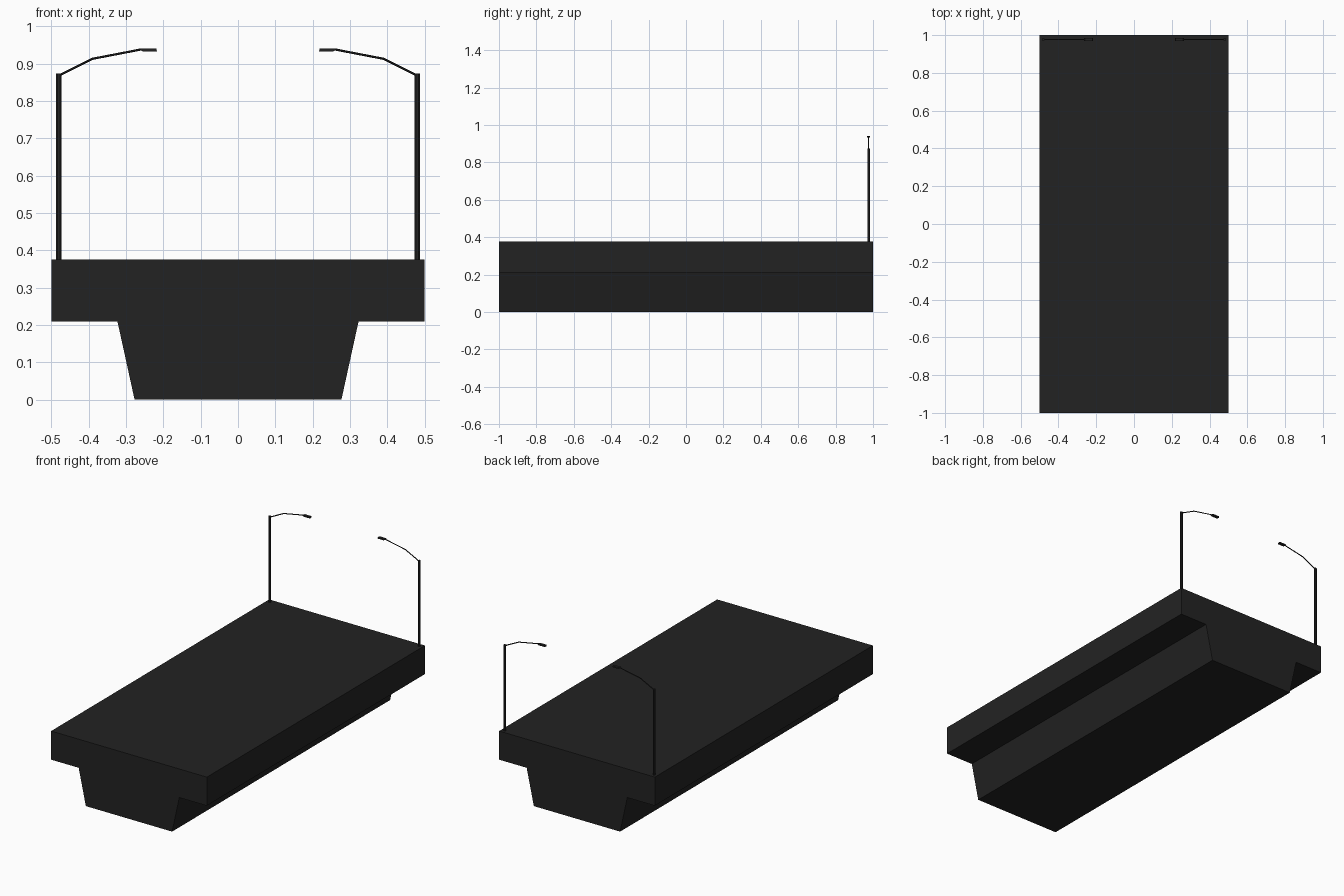
import bpy, bmesh, math
from mathutils import Vector

if "Cube" in bpy.data.objects:
    bpy.data.objects.remove(bpy.data.objects["Cube"])

mat = bpy.data.materials.new("dark_charcoal")
mat.diffuse_color = (0.0165, 0.0165, 0.0165, 1)
mat.use_nodes = True
mat.node_tree.nodes["Principled BSDF"].inputs["Base Color"].default_value = mat.diffuse_color
LAMP_Y = 0.977


def finish(name, bm):
    bmesh.ops.recalc_face_normals(bm, faces=bm.faces)
    me = bpy.data.meshes.new(name)
    bm.to_mesh(me)
    bm.free()
    me.materials.append(mat)
    ob = bpy.data.objects.new(name, me)
    bpy.context.collection.objects.link(ob)
    return ob


def extrude_profile(name, pts, y0, y1):
    """Extrude an x-z outline along y."""
    bm = bmesh.new()
    face = bm.faces.new([bm.verts.new((x, y0, z)) for x, z in pts])
    ext = bmesh.ops.extrude_face_region(bm, geom=[face])["geom"]
    bmesh.ops.translate(bm, vec=(0, y1 - y0, 0),
                        verts=[v for v in ext if isinstance(v, bmesh.types.BMVert)])
    return finish(name, bm)


def tube(name, pts, r, sides):
    """Sweep a polygon ring along a path lying in the x-z plane."""
    pts = [Vector((x, LAMP_Y, z)) for x, z in pts]
    bm = bmesh.new()
    rings = []
    for i, p in enumerate(pts):
        d = (pts[min(i + 1, len(pts) - 1)] - pts[max(i - 1, 0)]).normalized()
        side = Vector((0, 1, 0))
        up = d.cross(side)
        angles = [2 * math.pi * (k + 0.5) / sides for k in range(sides)]
        rings.append([bm.verts.new(p + r * (math.cos(a) * side + math.sin(a) * up))
                      for a in angles])
    for a, b in zip(rings, rings[1:]):
        for k in range(sides):
            n = (k + 1) % sides
            bm.faces.new((a[k], a[n], b[n], b[k]))
    bm.faces.new(rings[0])
    bm.faces.new(rings[-1])
    return finish(name, bm)


# Bridge section: wide deck over a tapered girder
half = [(0.277, 0.0), (0.323, 0.21), (0.5, 0.21), (0.5, 0.376)]
extrude_profile("bridge_deck", half + [(-x, z) for x, z in reversed(half)], -1, 1)

# Street lamps at the back corners
for s, label in ((-1, "left"), (1, "right")):
    tube(label + "_lamp_post", [(s * 0.48, 0.37), (s * 0.48, 0.874)], 0.0078, 8)
    tube(label + "_lamp_arm",
         [(s * 0.48, 0.868), (s * 0.39, 0.913), (s * 0.26, 0.938)], 0.003, 6)
    head = [(0.265, 0.9375), (0.26, 0.941), (0.219, 0.941), (0.217, 0.933), (0.256, 0.933)]
    extrude_profile(label + "_lamp_head", [(s * x, z) for x, z in head],
                    LAMP_Y - 0.008, LAMP_Y + 0.008)
